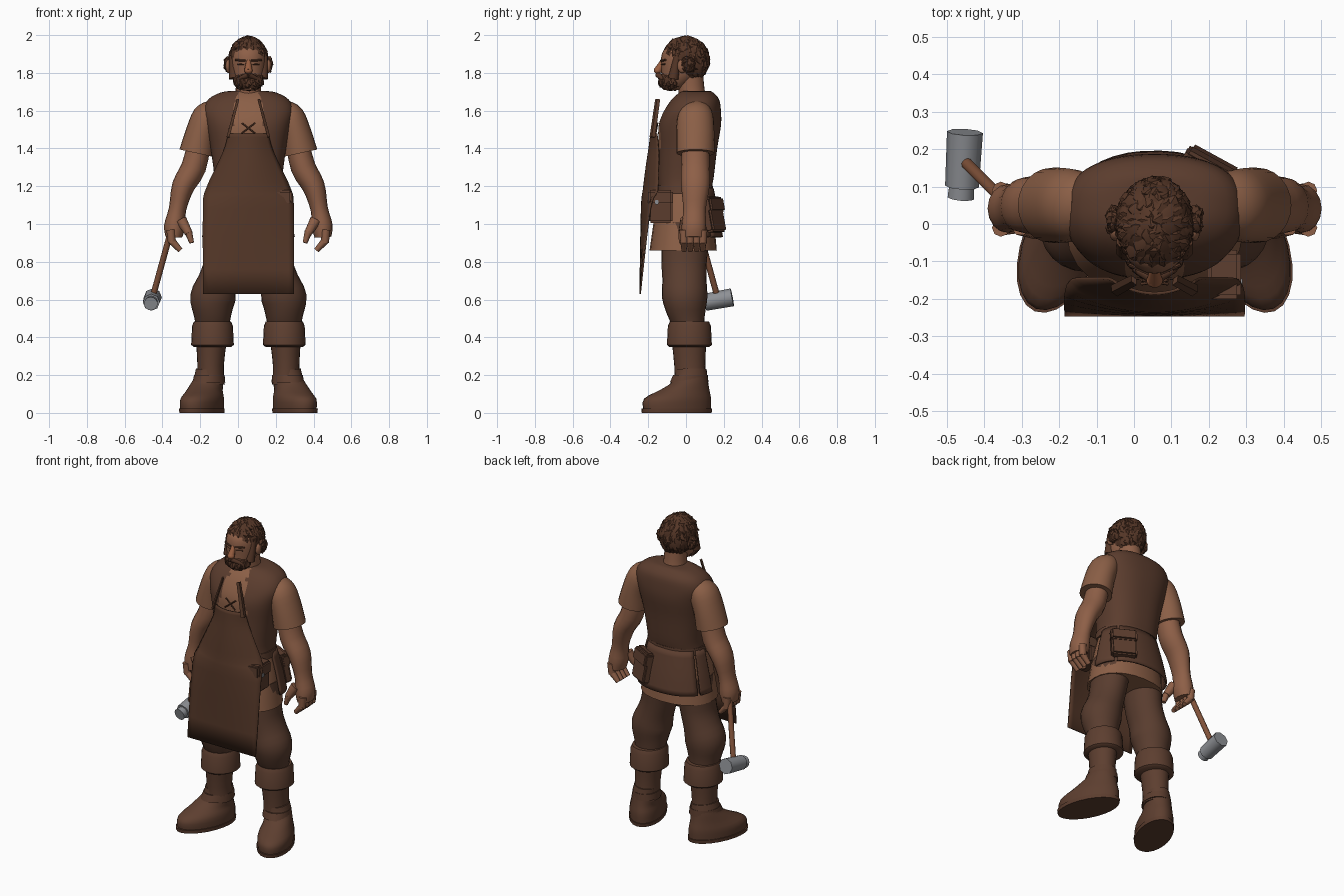
import bpy, bmesh, math, random
from mathutils import Vector, Matrix

cube = bpy.data.objects.get("Cube")
if cube:
    bpy.data.objects.remove(cube)
random.seed(4)
CX = 0.055  # the body stands a little to its left of the hammer-and-body centre


def material(name, r, g, b):
    m = bpy.data.materials.new(name)
    m.use_nodes = True
    m.diffuse_color = (r, g, b, 1)
    m.node_tree.nodes["Principled BSDF"].inputs["Base Color"].default_value = (r, g, b, 1)
    return m


SKIN = material("skin", .27, .115, .063)
SHIRT = material("shirt_cloth", .26, .115, .062)
VEST = material("vest_leather", .105, .046, .027)
APRON = material("apron_leather", .088, .038, .021)
TROUSER = material("trouser_cloth", .1, .046, .028)
BOOT = material("boot_leather", .11, .049, .029)
HAIR = material("hair", .09, .037, .02)
STEEL = material("steel", .27, .28, .3)
WOOD = material("handle_wood", .22, .085, .042)
NOSE = material("ruddy_skin", .31, .11, .05)


def finish(name, bm, mat, thick=0, angle=45, closed=True):
    """Turn a bmesh into a shaded object."""
    if closed:
        bmesh.ops.recalc_face_normals(bm, faces=bm.faces)
    me = bpy.data.meshes.new(name)
    bm.to_mesh(me)
    bm.free()
    ob = bpy.data.objects.new(name, me)
    bpy.context.collection.objects.link(ob)
    me.materials.append(mat)
    bpy.ops.object.select_all(action='DESELECT')
    ob.select_set(True)
    bpy.context.view_layer.objects.active = ob
    bpy.ops.object.shade_smooth_by_angle(angle=math.radians(angle))
    if thick:
        mod = ob.modifiers.new("thickness", 'SOLIDIFY')
        mod.thickness = thick
        mod.offset = 0
    return ob


def spline(secs, steps):
    """Smoothly interpolate rows of numbers, such as (x, y, z, x radius, y radius)."""
    out = []
    for i in range(len(secs) - 1):
        a, b, c, d = (secs[min(max(i + k, 0), len(secs) - 1)] for k in (-1, 0, 1, 2))
        for j in range(steps):
            t = j / steps
            out.append([q + t / 2 * (r - p + t * (2 * p - 5 * q + 4 * r - u + t * (3 * (q - r) + u - p)))
                        for p, q, r, u in zip(a, b, c, d)])
    return out + [list(secs[-1])]


def loft(name, secs, mat, s=1, n=24, steps=3, power=1, arc=None, thick=0):
    """Skin rings along a path; an arc in degrees leaves an open sheet."""
    bm = bmesh.new()
    secs = spline(secs, steps)
    a0, a1 = [math.radians(a) for a in (arc or (0, 360))]
    rings = []
    for i, (x, y, z, rx, ry) in enumerate(secs):
        p, q = secs[max(i - 1, 0)], secs[min(i + 1, len(secs) - 1)]
        u = Vector((q[2] - p[2], 0, p[0] - q[0])).normalized()
        u = u if u.x > 0 else -u
        ring = []
        for k in range(n + 1 if arc else n):
            a = a0 + (a1 - a0) * k / n
            c, d = [math.copysign(abs(f) ** power, f) for f in (math.cos(a), math.sin(a))]
            v = Vector((x, y, z)) + u * rx * c + Vector((0, ry * d, 0))
            ring.append(bm.verts.new((CX + s * v.x, v.y, v.z)))
        rings.append(ring)
    for lo, hi in zip(rings, rings[1:]):
        for k in range(n):
            m = k + 1 if arc else (k + 1) % n
            bm.faces.new((lo[k], lo[m], hi[m], hi[k]))
    if not arc:
        bm.faces.new(rings[0])
        bm.faces.new(rings[-1])
    return finish(name, bm, mat, thick)


def rod(name, p, q, r0, r1, mat, s=1, n=8, flat=1):
    """Tapered bar between two points."""
    p, q = [Vector((CX + s * v[0], v[1], v[2])) for v in (p, q)]
    bm = bmesh.new()
    bmesh.ops.create_cone(bm, cap_ends=True, segments=n, radius1=r0, radius2=r1, depth=(q - p).length)
    turn = (q - p).to_track_quat('Z', 'Y').to_matrix().to_4x4()
    bm.transform(Matrix.Translation((p + q) / 2) @ turn @ Matrix.Diagonal((1, flat, 1, 1)))
    return finish(name, bm, mat, angle=50)


def box(name, at, size, mat, tilt=0, yaw=0, bevel=.01):
    bm = bmesh.new()
    bmesh.ops.create_cube(bm, size=1)
    bm.transform(Matrix.Translation((CX + at[0], at[1], at[2])) @ Matrix.Rotation(yaw, 4, 'Z')
                 @ Matrix.Rotation(tilt, 4, 'X') @ Matrix.Diagonal((*size, 1)))
    bmesh.ops.bevel(bm, geom=bm.edges[:], offset=bevel, segments=2, affect='EDGES')
    return finish(name, bm, mat)


def blob(bm, at, size, normal=None):
    """Add an ellipsoid, or a flattened lock lying along a surface."""
    turn = normal.to_track_quat('Z', 'Y').to_matrix().to_4x4() if normal else Matrix()
    m = Matrix.Translation((CX + at[0], at[1], at[2])) @ turn @ Matrix.Diagonal((*size, 1))
    bmesh.ops.create_icosphere(bm, subdivisions=1 if normal else 3, radius=1, matrix=m)


def locks(name, centre, radii, count, size, keep=lambda p: True):
    """A solid core with a scatter of overlapping curls on its surface."""
    bm = bmesh.new()
    blob(bm, centre, [r * .9 for r in radii])
    for i in range(count):
        h = 1 - 2 * (i + .5) / count
        a, w = i * 2.39996, math.sqrt(1 - h * h)
        d = Vector((w * math.cos(a), w * math.sin(a), h))
        p = Vector(centre) + Vector([r * c for r, c in zip(radii, d)])
        if keep(p):
            k = random.uniform(.8, 1.2)
            tilt = d + Vector([random.uniform(-.3, .3) for _ in range(3)])
            blob(bm, p - d * .008, (size * .65 * k, size * k, size * .45), tilt)
    return finish(name, bm, HAIR, angle=30)


# Torso: vest with an open neck showing the shirt, then skirt layers and belt
vest = loft("vest", [(0, -.005, 1.19, .182, .14), (0, 0, 1.25, .18, .147), (0, .01, 1.4, .2, .155),
                     (0, .02, 1.52, .225, .165), (0, .035, 1.6, .24, .15), (0, .05, 1.66, .212, .125),
                     (0, .055, 1.695, .15, .09), (0, .055, 1.705, .09, .07)], VEST, n=72, power=.82)
vest.data.materials.append(SHIRT)
for f in vest.data.polygons:
    if f.center.y < 0 and abs(f.center.x - CX) < .06 + .2 * (1.66 - f.center.z) and f.center.z > 1.42:
        f.material_index = 1
loft("shirt_hem", [(0, -.005, 1.2, .17, .13), (0, -.01, 1.05, .205, .155), (0, -.015, .86, .235, .178)],
     SHIRT, power=.9)
for part, arc in (("back", (42, 150)), ("left", (0, 37)), ("right", (155, 180))):
    loft(part + "_skirt_panel", [(0, 0, 1.19, .18, .14), (0, .005, 1.05, .215, .165), (0, .005, .93, .24, .185)],
         VEST, n=12, power=.9, arc=arc, thick=.012)
loft("belt", [(0, -.005, 1.16, .19, .148), (0, -.005, 1.205, .188, .147)], BOOT, steps=1, power=.9)
box("side_pouch", (.18, -.135, 1.09), (.08, .125, .17), VEST)
box("side_pouch_flap", (.185, -.135, 1.14), (.09, .13, .08), BOOT)
box("side_pouch_buckle", (.231, -.155, 1.115), (.008, .018, .022), STEEL, bevel=.002)
box("back_pouch", (.145, .145, 1.05), (.15, .05, .19), VEST, .2, -.5)
box("back_pouch_flap", (.145, .145, 1.1), (.155, .055, .08), VEST, .2, -.5)

# Apron: a sheet whose upper edges wrap back toward the body
bm = bmesh.new()
rows = spline([(1.48, .105, -.185, .03), (1.4, .125, -.195, .05), (1.3, .17, -.21, .065),
               (1.18, .225, -.225, .075), (1.08, .24, -.235, .045), (.63, .24, -.243, 0)], 3)
grid = [[bm.verts.new((CX + w * k / 8, y + wrap * (k / 8) ** 2, z)) for k in range(-8, 9)]
        for z, w, y, wrap in rows]
for up, lo in zip(grid, grid[1:]):
    for k in range(16):
        bm.faces.new((up[k], lo[k], lo[k + 1], up[k + 1]))
finish("apron", bm, APRON, thick=.008, closed=False)

# Limbs, built once for each side
for s, side in ((1, "left_"), (-1, "right_")):
    rod(side + "shirt_lace", (-.035, -.15, 1.535), (.035, -.16, 1.48), .004, .004, HAIR, s)
    rod(side + "apron_strap", (.108, -.178, 1.46), (.055, -.15, 1.66), .017, .015, APRON, s, 4, .5)
    loft(side + "sleeve", [(.18, .055, 1.605, .06, .075), (.215, .05, 1.565, .082, .095),
                           (.25, .05, 1.48, .083, .1), (.275, .05, 1.375, .092, .1)], SHIRT, s)
    loft(side + "arm", [(.255, .05, 1.45, .06, .07), (.29, .05, 1.3, .066, .076), (.345, .05, 1.2, .06, .075),
                        (.375, .045, 1.08, .046, .06), (.39, .042, .99, .056, .065), (.395, .04, .93, .044, .062)],
         SKIN, s, n=16)
    for i in range(4):
        y = -.01 + .033 * i
        rod(side + "finger_base", (.41, y, .97), (.405, y, .9), .024, .021, SKIN, s)
        rod(side + "finger_tip", (.41, y, .915), (.36, y, .86), .021, .014, SKIN, s)
    rod(side + "thumb_base", (.355, 0, 1.02), (.315, -.02, .95), .032, .022, SKIN, s)
    rod(side + "thumb_tip", (.318, -.02, .96), (.3, -.025, .9), .021, .013, SKIN, s)

    loft(side + "trouser_leg", [(.19, .015, .45, .085, .08), (.19, 0, .52, .1, .1), (.188, -.007, .61, .12, .12),
                                (.162, -.008, .7, .104, .117), (.135, -.01, .8, .1, .12),
                                (.11, 0, 1, .108, .13)], TROUSER, s)
    loft(side + "boot_shaft", [(.2, .025, .15, .075, .085), (.2, .02, .25, .07, .082),
                               (.195, .015, .42, .085, .095)], BOOT, s)
    loft(side + "boot_cuff", [(.19, .018, .35, .1, .107), (.19, .018, .36, .113, .119), (.19, .018, .46, .108, .114),
                              (.19, .018, .485, .098, .103)], BOOT, s, steps=1)
    foot = [loft(side + "boot_foot", [(.21, -.058, .02, .1, .19), (.21, -.055, .075, .1, .187),
                                      (.21, -.015, .122, .085, .137), (.205, .02, .17, .078, .095),
                                      (.2, .025, .23, .07, .085)], BOOT, s),
            loft(side + "boot_sole", [(.21, -.06, 0, .103, .195), (.21, -.06, .022, .105, .198)], VEST, s, steps=1),
            loft(side + "ankle_strap", [(.2, .015, .16, .084, .105), (.2, .022, .2, .079, .094)], VEST, s, steps=1)]
    pivot = Matrix.Translation((CX + s * .2, .04, 0))
    for ob in foot:
        ob.data.transform(pivot @ Matrix.Rotation(s * .38, 4, 'Z') @ pivot.inverted())

    # Face details that come in pairs
    bm = bmesh.new()
    blob(bm, (s * .105, -.02, 1.835), (.016, .026, .036))
    finish(side + "ear", bm, SKIN)
    locks(side + "hair_tuft", (s * .109, .01, 1.845), (.018, .04, .042), 26, .022)
    rod(side + "eyebrow", (.015, -.132, 1.865), (.07, -.108, 1.868), .006, .005, HAIR, s, 6)
    rod(side + "eye", (.02, -.128, 1.845), (.058, -.112, 1.847), .004, .004, HAIR, s, 6)
    rod(side + "moustache", (0, -.148, 1.79), (.055, -.118, 1.765), .016, .01, HAIR, s)
    rod(side + "sideburn", (.084, -.045, 1.89), (.075, -.068, 1.77), .019, .03, HAIR, s)

# Head, nose, hair and beard
loft("neck", [(0, .045, 1.62, .085, .075), (0, .03, 1.7, .068, .07), (0, .02, 1.8, .066, .07)], SKIN)
loft("head", [(0, -.075, 1.71, .04, .045), (0, -.05, 1.75, .07, .08), (0, -.03, 1.8, .089, .1),
              (0, -.02, 1.88, .095, .112), (0, -.015, 1.93, .082, .095), (0, 0, 1.965, .04, .045)], SKIN)
rod("nose_bridge", (0, -.122, 1.865), (0, -.15, 1.81), .012, .022, NOSE)
bm = bmesh.new()
blob(bm, (0, -.15, 1.812), (.022, .02, .018))
finish("nose_tip", bm, NOSE)
locks("curly_hair", (0, -.002, 1.868), (.101, .123, .122), 300, .033,
      lambda p: p.y + 1.1 * (p.z - 1.85) > -.055 and p.z > 1.74 and p.y > .8 * (1.79 - p.z))
locks("beard", (0, -.08, 1.757), (.08, .066, .05), 110, .024, lambda p: p.y < -.03)

# Hammer held in the right hand
rod("hammer_handle", (-.4, .06, 1), (-.51, .17, .6), .016, .016, WOOD, n=10)
rod("hammer_block", (-.514, .1, .585), (-.506, .245, .612), .045, .048, STEEL)
rod("hammer_face", (-.517, .07, .578), (-.514, .105, .586), .036, .034, STEEL, n=14)
